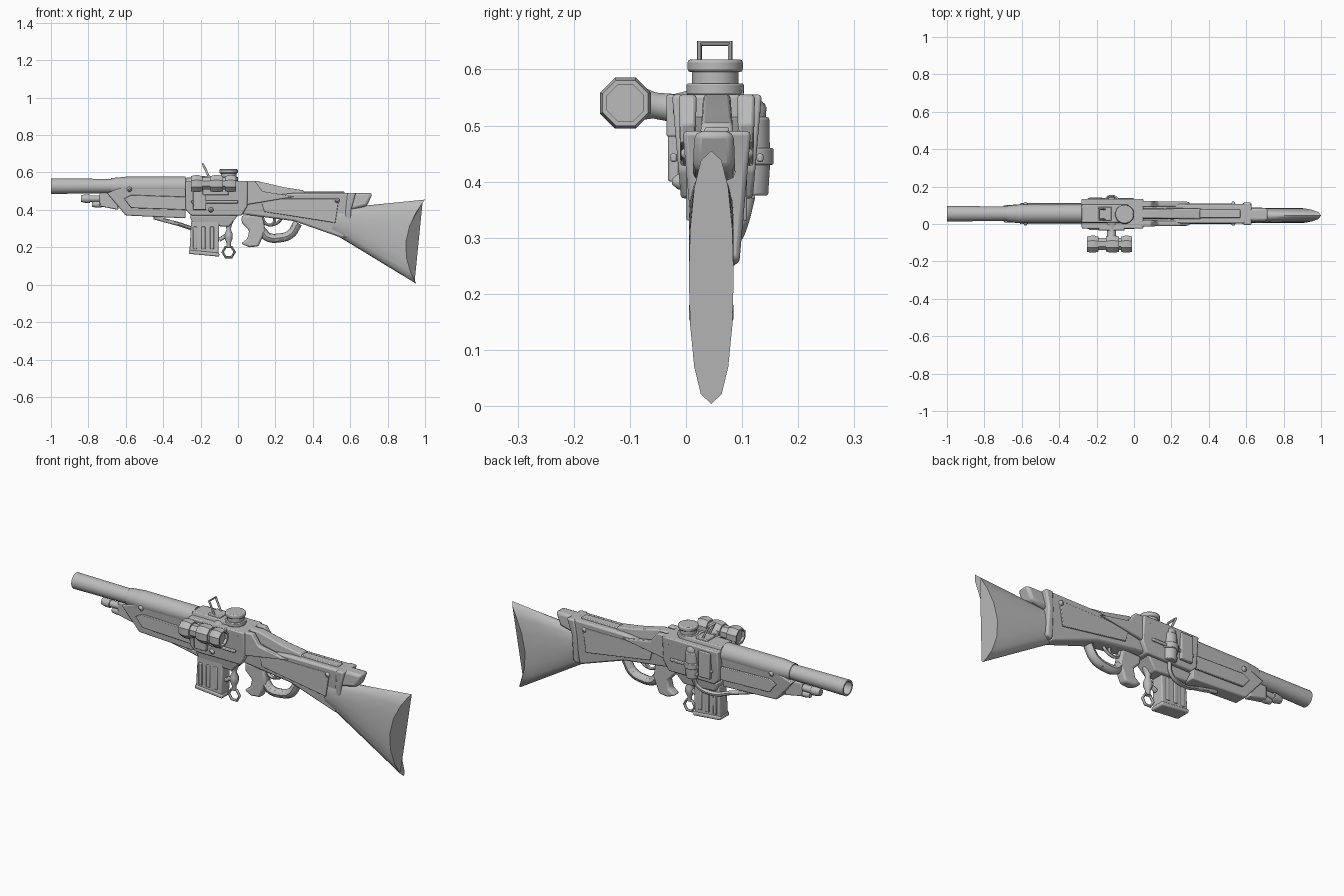
import bpy, bmesh, math
from mathutils import Vector

if "Cube" in bpy.data.objects:
    bpy.data.objects.remove(bpy.data.objects["Cube"])

metal = bpy.data.materials.new("plain_grey")
metal.use_nodes = True
metal.diffuse_color = (.5, .5, .5, 1)
metal.node_tree.nodes["Principled BSDF"].inputs["Base Color"].default_value = metal.diffuse_color

# Landmarks shared by the parts
MID = .055           # centre plane of the body
STOCK_MID = .045     # centre plane of stock and magazine
BORE = .527          # height of the barrel axis
BELLY = .37          # underside of the receiver
DECK = .555          # top of the receiver
RAIL = .49           # top of the rear body
FRONT, BACK = -.28, .05    # ends of the receiver
STRAP = .6           # joint between rear body and stock
TANK = -.12          # tank and scope arm along the body
SIDES = (-1, 1)


def smooth_object(ob, angle):
    bpy.ops.object.select_all(action="DESELECT")
    ob.select_set(True)
    bpy.context.view_layer.objects.active = ob
    bpy.ops.object.shade_smooth_by_angle(angle=math.radians(angle))


def loft(name, rings, bevel=0, angle=40):
    bm = bmesh.new()
    loops = [[bm.verts.new(point) for point in ring] for ring in rings]
    count = len(loops[0])
    for near, far in zip(loops, loops[1:]):
        for i in range(count):
            following = (i + 1) % count
            bm.faces.new((near[i], near[following], far[following], far[i]))
    bm.faces.new(loops[0])
    bm.faces.new(loops[-1])
    bmesh.ops.recalc_face_normals(bm, faces=bm.faces)
    mesh = bpy.data.meshes.new(name)
    bm.to_mesh(mesh)
    bm.free()
    mesh.materials.append(metal)
    ob = bpy.data.objects.new(name, mesh)
    bpy.context.collection.objects.link(ob)
    if bevel:
        mod = ob.modifiers.new("soft_edges", "BEVEL")
        mod.width, mod.segments, mod.limit_method = bevel, 2, "ANGLE"
    smooth_object(ob, angle)


# Side outline in x and z pushed out both ways; "low" scales the width at the bottom
def plate(name, outline, half, y=MID, low=1, bevel=.006):
    heights = [z for x, z in outline]
    bottom, top = min(heights), max(heights)

    def width(z):
        return half * (low + (1 - low) * (z - bottom) / (top - bottom))

    loft(name, [[(x, y + side * width(z), z) for x, z in outline] for side in SIDES], bevel)


def box(name, left, right, bottom, top, half, y=MID, low=1, bevel=.004):
    outline = [(left, bottom), (right, bottom), (right, top), (left, top)]
    plate(name, outline, half, y, low, bevel)


# Round part with evenly spaced radii from start to end; "hollow" sinks the far end
def turned(name, start, end, radii, sides=16, bevel=0, hollow=0):
    start, end = Vector(start), Vector(end)
    turn = (end - start).to_track_quat("Z", "Y")
    length = (end - start).length
    steps = [(r, length * i / (len(radii) - 1)) for i, r in enumerate(radii)]
    if hollow:
        bore = radii[-1] * .8
        steps += [(bore, length), (bore, length - hollow)]
    rings = []
    for radius, along in steps:
        angles = [math.tau * (i + .5) / sides for i in range(sides)]
        rings.append([start + turn @ Vector((radius * math.cos(a), radius * math.sin(a), along))
                      for a in angles])
    loft(name, rings, bevel)


def pipe(name, points, radius, closed=False, curved=True):
    curve = bpy.data.curves.new(name, "CURVE")
    curve.dimensions, curve.use_fill_caps = "3D", True
    curve.bevel_depth, curve.bevel_resolution = radius, 2
    spline = curve.splines.new("BEZIER" if curved else "POLY")
    knots = spline.bezier_points if curved else spline.points
    knots.add(len(points) - 1)
    for knot, place in zip(knots, points):
        knot.co = place if curved else (*place, 1)
        if curved:
            knot.handle_left_type = knot.handle_right_type = "AUTO"
    spline.use_cyclic_u = closed
    curve.materials.append(metal)
    ob = bpy.data.objects.new(name, curve)
    bpy.context.collection.objects.link(ob)
    smooth_target = ob
    bpy.ops.object.select_all(action="DESELECT")
    ob.select_set(True)
    bpy.context.view_layer.objects.active = ob
    bpy.ops.object.convert(target="MESH")
    smooth_object(smooth_target, 45)


# Barrel with open muzzle, handguard and the small tubes below
turned("barrel", (-.6, MID, BORE), (-1, MID, BORE), [.038, .04, .042], sides=24, hollow=.1)
turned("handguard_nose", (-.68, MID, BORE), (-.6, MID, BORE), [.044, .052], sides=12)
turned("handguard", (-.6, MID, BORE), (FRONT, MID, BORE), [.052, .052], sides=12)
for tube, tip, height, radius in (("upper_tube", -.84, .46, .018), ("lower_tube", -.78, .43, .014)):
    turned(tube, (tip, MID, height), (-.6, MID, height), [radius, radius])
    turned(tube + "_cap", (tip, MID, height), (tip + .05, MID, height),
           [radius, radius * 1.3, radius * 1.3], bevel=.003)
plate("tube_bracket", [(-.74, RAIL), (-.74, .42), (-.64, .4), (-.64, RAIL)], half=.022)

# Fore-end
plate("fore_end", [(-.7, RAIL), (-.6, BELLY), (FRONT, .355), (FRONT, BORE), (-.6, BORE)],
      half=.05, low=.7)
for side in SIDES:
    plate("fore_end_panel", [(-.61, .46), (-.57, .41), (FRONT, .4), (FRONT, .47), (-.57, .48)],
          half=.006, y=MID + side * .05, bevel=.003)

# Receiver with its base, ribs and side panels
plate("receiver", [(FRONT, .4), (-.25, BELLY), (.02, BELLY), (BACK, .42), (BACK, DECK), (FRONT, DECK)],
      half=.08, low=.8)
plate("receiver_base", [(-.26, BELLY), (-.24, .32), (-.05, .31), (0, BELLY)], half=.05, low=.8)
box("receiver_top", FRONT, -.03, BORE, DECK + .017, half=.045, low=1.2)
for side in SIDES:
    face = MID + side * .077
    box("receiver_rib", -.25, 0, .435, .45, half=.006, y=face)
    box("receiver_panel", -.24, -.17, .4, .54, half=.01, y=face)

# Rear body, narrower towards its underside
plate("rear_body", [(0, BORE), (.2, .48), (.3, RAIL), (STRAP, RAIL), (STRAP, .4), (.57, .245),
                    (.3, .34), (0, .38)], half=.057, low=.6, bevel=.01)
plate("top_hump", [(.02, .46), (.02, DECK), (.1, DECK), (.25, .52), (.35, .505), (.37, .46)],
      half=.024, low=1.3)
box("top_rail", .34, .57, .47, RAIL + .007, half=.022)
for side in SIDES:
    plate("side_flare", [(0, .42), (0, DECK), (.09, DECK), (.13, .5), (.3, .47)],
          half=.016, y=MID + side * .052, low=.8)
    plate("side_panel", [(.12, .46), (.54, .46), (.52, .33), (.14, .39)],
          half=.004, y=MID + side * .05, bevel=.003)

# Rear strap and cap
plate("rear_strap", [(.585, RAIL), (.63, RAIL), (.605, .4), (.605, .26), (.57, .25), (.575, .4)],
      half=.061, low=.65, bevel=.008)
plate("stock_cap", [(STRAP, .4), (STRAP, RAIL), (.72, RAIL), (.69, .42)],
      half=.035, y=.05, low=1.1, bevel=.014)


# Stock: lens-shaped sections from upper to lower edge, bowed forward at the butt
def stock_ring(top, bottom, bow, steps=16):
    top, bottom = Vector(top), Vector(bottom)
    ring = []
    for i in range(steps):
        turn = math.tau * i / steps
        place = top.lerp(bottom, (1 - math.cos(turn)) / 2)
        bulge = math.sin(turn)
        thick = math.copysign(.04 * abs(bulge) ** .8, bulge)
        ring.append((place.x - bow * bulge * bulge, STOCK_MID + thick, place.y))
    return ring


heel, toe = Vector((1, .455)), Vector((.955, .004))
upper, lower = Vector((.65, .42)), Vector((.57, .238))
loft("stock", [stock_ring((.52, .42), (.5, .28), bow=0)]
     + [stock_ring(upper.lerp(heel, t), lower.lerp(toe, t), bow=.08 * t)
        for t in (0, .3, .6, .9, 1)], angle=50)

# Magazine with ribs and foot
plate("magazine", [(-.25, .34), (-.26, .17), (-.105, .155), (-.1, .34)], half=.034, y=STOCK_MID)
plate("magazine_foot", [(-.262, .185), (-.262, .165), (-.1, .15), (-.1, .17)], half=.04, y=STOCK_MID)
for side in SIDES:
    for slot in range(3):
        left = -.24 + slot * .045
        box("magazine_rib", left, left + .022, .19, .31, half=.005, y=STOCK_MID + side * .034)

# Hanging plunger with six-sided ring
hang = Vector((-.05, .04, .2))
up = Vector((0, 0, 1))
turned("plunger", hang, hang + up * .19, [.012, .012, .022, .022, .012, .018, .028, .022, .018], sides=12)
corners = [math.tau * i / 6 for i in range(6)]
pipe("pull_ring", [hang + Vector((math.cos(a), 0, math.sin(a) - .8)) * .032 for a in corners],
     radius=.007, closed=True, curved=False)
pipe("plunger_arm", [hang + Vector((-.05, 0, .04)), hang + up * .07], radius=.011)

# Hooked claw, trigger, trigger loop and grip
plate("claw", [(.02, BELLY), (.13, BELLY), (.147, .29), (.11, .205), (.06, .2), (.015, .22),
               (.05, .245), (.06, .29), (.02, .33)], half=.024, y=.05, bevel=.01)
pipe("trigger_loop", [(x, MID, z) for x, z in ((.13, .36), (.15, .325), (.2, .325), (.24, .36))],
     radius=.008)
pipe("trigger", [(.19, MID, BELLY), (.195, MID, .34), (.18, MID, .32)], radius=.008)
pipe("grip", [(x, .05, z) for x, z in ((.13, .285), (.16, .255), (.22, .25), (.28, .27), (.32, .33))],
     radius=.024)

# Side scope on its arm, with sunken lenses
scope_y, scope_z = -.108, .54
turned("scope_body", (-.22, scope_y, scope_z), (-.04, scope_y, scope_z), [.035, .035], sides=8)
for part, start, end in (("scope_front", -.19, -.25), ("scope_middle", -.15, -.08), ("scope_rear", -.07, -.01)):
    turned(part, (start, scope_y, scope_z), (end, scope_y, scope_z), [.043, .049, .049, .044],
           sides=8, hollow=.015)
turned("scope_arm", (TANK, -.09, scope_z), (TANK, .01, BORE), [.034, .024, .026, .04], sides=12)
box("scope_mount", -.19, -.05, .48, DECK, half=.02, y=-.015)

# Top dial and raised sight frame
dial = Vector((-.05, .052, DECK))
turned("dial_base", dial, dial + up * .02, [.052, .052], bevel=.003)
turned("dial_neck", dial, dial + up * .05, [.042, .042])
turned("dial_cap", dial + up * .04, dial + up * .063, [.05, .05], sides=20, bevel=.006)
low_left, high_left = Vector((-.15, .024, .565)), Vector((-.188, .024, .646))
across = Vector((0, MID, 0))
pipe("sight_frame", [low_left, high_left, high_left + across, low_left + across],
     radius=.006, closed=True, curved=False)
box("sight_base", -.19, -.12, DECK, .582, half=.036)

# Tank on the far side with its hose
base = Vector((TANK, .113, .375))
turned("tank", base, base + up * .14, [.034, .037, .037, .036], bevel=.004)
turned("tank_ring", base + up * .055, base + up * .085, [.044, .044], bevel=.003)
turned("tank_cap", base + up * .14, base + up * .175, [.03, .031, .018])
pipe("hose", [base, (-.14, .1, .325), (-.22, .085, .3), (-.32, .07, .325), (-.45, MID, .36)],
     radius=.011)

# Rivets on both sides
for x, z, depth in ((-.58, .51, .05), (-.145, .4, .068), (.01, BORE, .066), (.53, .45, .052)):
    for side in SIDES:
        face = MID + side * depth
        turned("rivet", (x, face - side * .01, z), (x, face + side * .012, z), [.014, .014, .005], sides=10)
